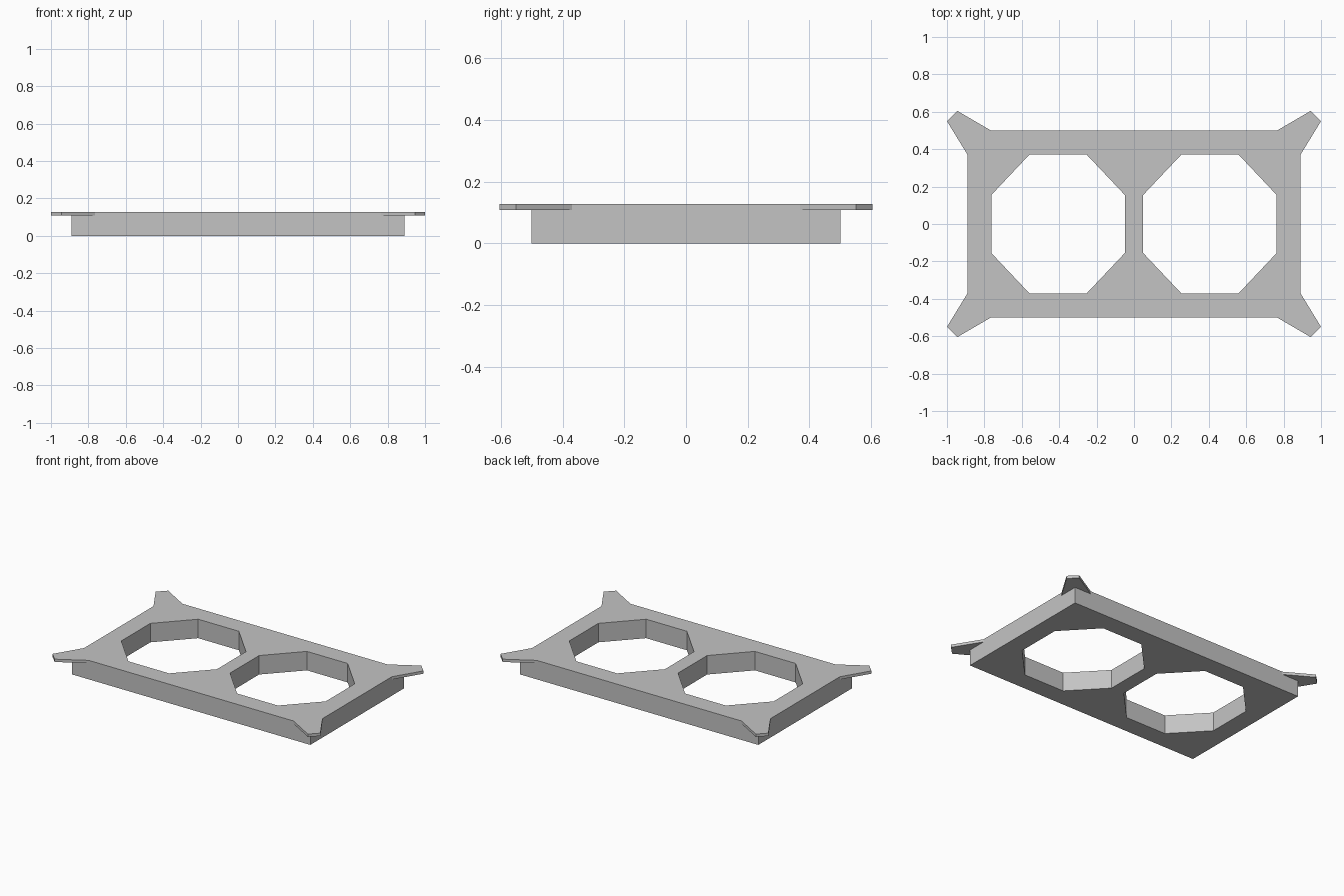
import bpy
import bmesh

default = bpy.data.objects.get("Cube")
if default:
    bpy.data.objects.remove(default, do_unlink=True)

TOP, LIP = 0.128, 0.109          # plate top, underside of the corner tabs
QUADRANTS = [(1, 1), (-1, 1), (-1, -1), (1, -1)]

bm = bmesh.new()


def mirrored(points):
    """Repeat one quadrant's points around the centre as a closed loop."""
    loop = []
    for i, (sx, sy) in enumerate(QUADRANTS):
        order = points if i % 2 == 0 else points[::-1]
        loop += [(x * sx, y * sy) for x, y in order]
    return loop


def ring(points, z):
    return [bm.verts.new((x, y, z)) for x, y in points]


def wall(low, high):
    for i in range(len(low)):
        j = (i + 1) % len(low)
        bm.faces.new((low[i], low[j], high[j], high[i]))


def cap(rings):
    edges = []
    for r in rings:
        for a, b in zip(r, r[1:] + r[:1]):
            edges.append(bm.edges.get((a, b)) or bm.edges.new((a, b)))
    bmesh.ops.triangle_fill(bm, use_beauty=True, edges=edges)


# Rectangular body, and the same outline with pointed corner tabs
body = mirrored([(0.89, 0.37), (0.89, 0.5), (0.765, 0.5)])
tabbed = mirrored([(0.89, 0.37), (1.0, 0.55), (0.945, 0.605), (0.765, 0.5)])

# Two octagonal openings
octagon = mirrored([(0.357, 0.155), (0.152, 0.372)])
openings = [[(x + cx, y) for x, y in octagon] for cx in (-0.406, 0.406)]

body_low, body_high = ring(body, 0), ring(body, LIP)
tab_low, tab_high = ring(tabbed, LIP), ring(tabbed, TOP)
holes_low = [ring(o, 0) for o in openings]
holes_high = [ring(o, TOP) for o in openings]

wall(body_low, body_high)
wall(tab_low, tab_high)
for low, high in zip(holes_low, holes_high):
    wall(low, high)
cap([body_low] + holes_low)
cap([tab_high] + holes_high)

# Undersides of the tabs
for i in range(4):
    a, corner, b = body_high[3 * i:3 * i + 3]
    t = tab_low[4 * i:4 * i + 4]
    bm.faces.new((a, t[1], corner))
    bm.faces.new((t[1], t[2], corner))
    bm.faces.new((t[2], b, corner))

bmesh.ops.remove_doubles(bm, verts=bm.verts[:], dist=0.0005)
bmesh.ops.recalc_face_normals(bm, faces=bm.faces[:])

mesh = bpy.data.meshes.new("twin_opening_plate")
bm.to_mesh(mesh)
bm.free()

# Plain grey
grey = bpy.data.materials.new("grey")
grey.use_nodes = True
colour = (0.55, 0.55, 0.55, 1)
grey.diffuse_color = colour
grey.node_tree.nodes["Principled BSDF"].inputs["Base Color"].default_value = colour
mesh.materials.append(grey)

plate = bpy.data.objects.new("twin_opening_plate", mesh)
bpy.context.collection.objects.link(plate)
